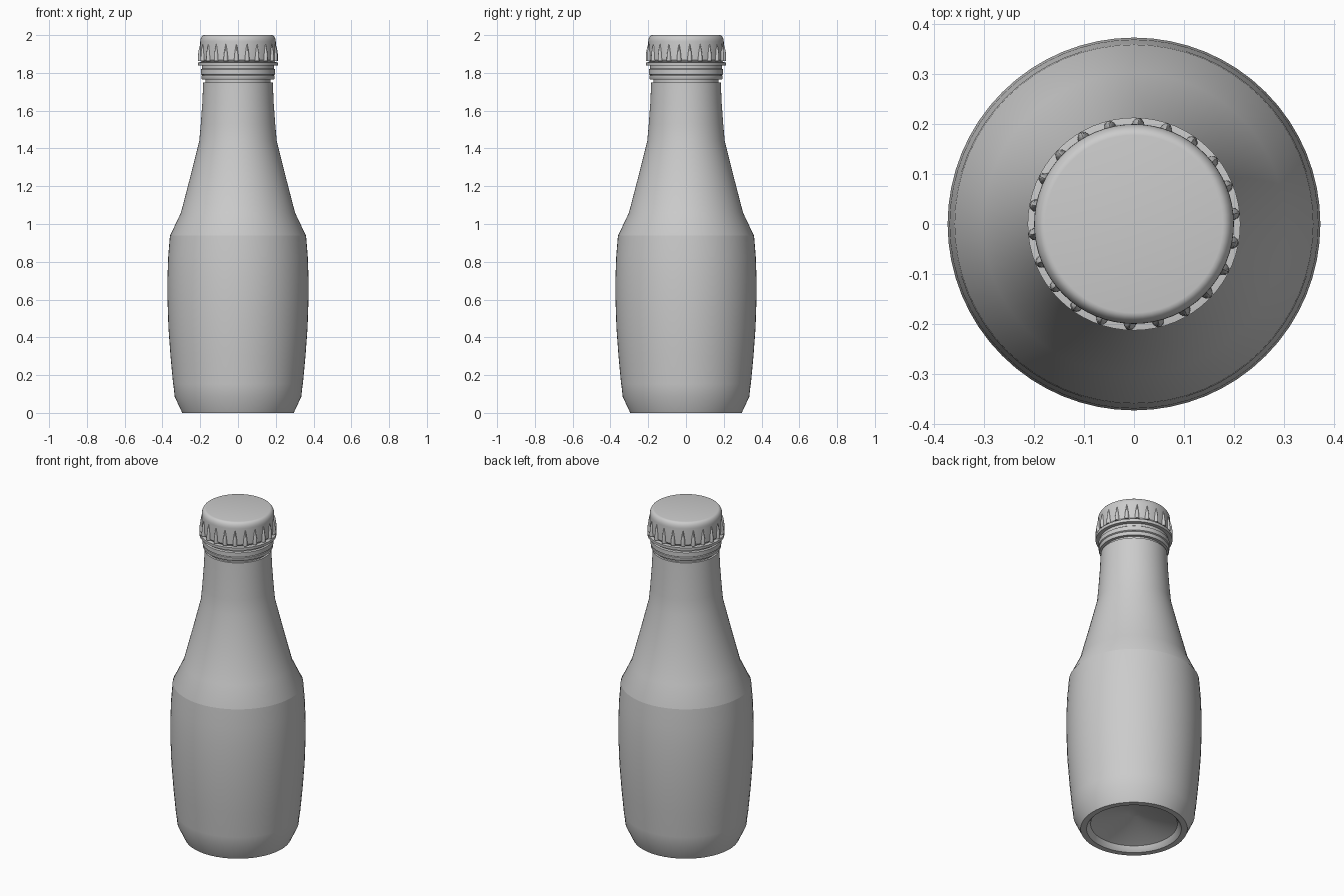
import bpy, bmesh, math

cube = bpy.data.objects.get("Cube")
if cube:
    bpy.data.objects.remove(cube, do_unlink=True)

GREY = (0.6, 0.6, 0.6, 1.0)
mat = bpy.data.materials.new("plain grey")
mat.use_nodes = True
mat.diffuse_color = GREY
bsdf = next(n for n in mat.node_tree.nodes if n.type == 'BSDF_PRINCIPLED')
bsdf.inputs["Base Color"].default_value = GREY


def finish(name, bm, angle=35):
    bmesh.ops.recalc_face_normals(bm, faces=bm.faces)
    mesh = bpy.data.meshes.new(name)
    bm.to_mesh(mesh)
    bm.free()
    mesh.materials.append(mat)
    obj = bpy.data.objects.new(name, mesh)
    bpy.context.collection.objects.link(obj)
    bpy.ops.object.select_all(action='DESELECT')
    obj.select_set(True)
    bpy.context.view_layer.objects.active = obj
    bpy.ops.object.shade_smooth_by_angle(angle=math.radians(angle))
    return obj


def lathe(name, profile, segs=64, angle=35, closed=False):
    """Spin (radius, height) points around z."""
    bm = bmesh.new()
    vs = [bm.verts.new((r, 0, z)) for r, z in profile]
    pairs = list(zip(vs, vs[1:])) + ([(vs[-1], vs[0])] if closed else [])
    edges = [bm.edges.new(p) for p in pairs]
    bmesh.ops.spin(bm, geom=vs + edges, cent=(0, 0, 0), axis=(0, 0, 1),
                   angle=math.tau, steps=segs, use_merge=True)
    bmesh.ops.remove_doubles(bm, verts=bm.verts, dist=1e-5)
    return finish(name, bm, angle)


# Glass body with hollow base, rising to the mouth
side = [(0.335, 0.085), (0.342, 0.15), (0.356, 0.30), (0.367, 0.45), (0.372, 0.60),
        (0.372, 0.72), (0.368, 0.83), (0.359, 0.94)]
base = [(0, 0.10), (0.035, 0.10), (0.24, 0.03), (0.25, 0.012), (0.262, 0.0), (0.295, 0.0)]
neck = [(0.302, 1.06), (0.25, 1.26), (0.205, 1.44), (0.197, 1.53), (0.189, 1.64),
        (0.184, 1.75), (0.172, 1.75), (0.172, 1.85), (0.0, 1.85)]
lathe("bottle_body", base + side + neck)

# Thin sleeve wrapped around the belly
lathe("label_sleeve", [(r + 0.0012, z) for r, z in side[1:]])

# Tamper band with two steps and a groove
lathe("tamper_band", [(0.168, 1.765), (0.190, 1.765), (0.194, 1.772), (0.194, 1.785),
                      (0.190, 1.788), (0.197, 1.792), (0.197, 1.818), (0.190, 1.823),
                      (0.190, 1.838), (0.168, 1.838)], closed=True)

# Flange under the cap
lathe("cap_flange", [(0.168, 1.838), (0.212, 1.838), (0.213, 1.855),
                     (0.198, 1.857), (0.168, 1.857)], closed=True)

# Cap with rounded shoulder and flat top
shoulder = [(0.178 + 0.022 * math.cos(a), 1.965 + 0.035 * math.sin(a))
            for a in (math.radians(d) for d in range(0, 91, 15))]
lathe("cap", [(0, 1.857), (0.192, 1.857), (0.200, 1.868)] + shoulder + [(0, 2.0)])

# Grip ridges: tapering half-round teardrops around the cap
RIDGES, ROOT = 22, 0.196
LEVELS = [(1.862, 0.013, 0.213), (1.885, 0.012, 0.213), (1.91, 0.009, 0.211),
          (1.935, 0.005, 0.206)]
bm = bmesh.new()
for i in range(RIDGES):
    turn = math.radians(5.8) + math.tau * i / RIDGES

    def place(r, t, z):
        return bm.verts.new((r * math.cos(turn) - t * math.sin(turn),
                             r * math.sin(turn) + t * math.cos(turn), z))

    rings = []
    for z, w, tip in LEVELS:
        rings.append([place(ROOT + (tip - ROOT) * math.sin(a), w * math.cos(a), z)
                      for a in (math.pi * k / 6 for k in range(7))])
    for low, high in zip(rings, rings[1:]):
        for k in range(6):
            bm.faces.new((low[k], low[k + 1], high[k + 1], high[k]))
    point = place(0.199, 0, 1.957)
    for k in range(6):
        bm.faces.new((rings[-1][k], rings[-1][k + 1], point))
    bm.faces.new(rings[0])
finish("cap_ridges", bm, 50)
